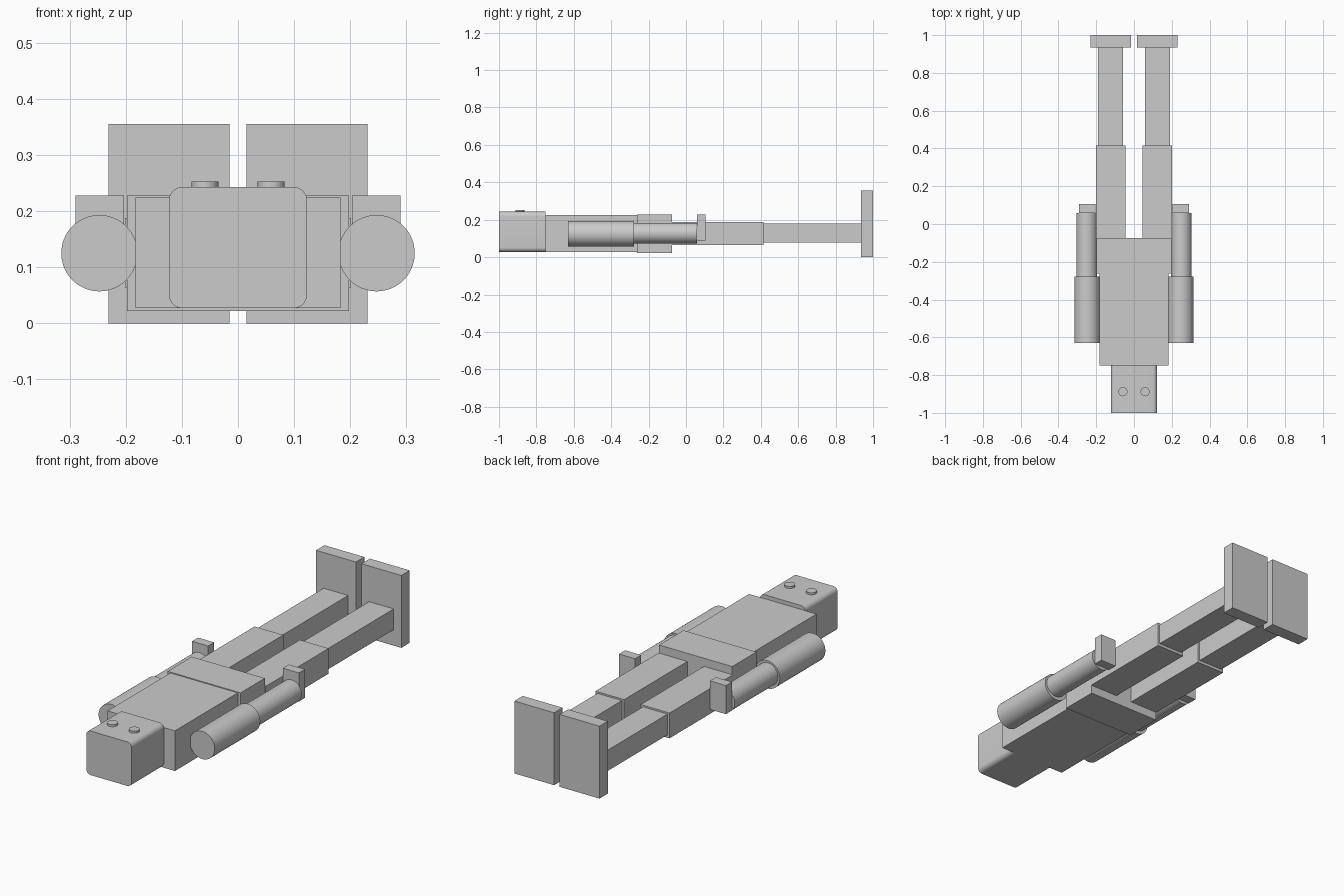
import bpy
import math

if "Cube" in bpy.data.objects:
    bpy.data.objects.remove(bpy.data.objects["Cube"])


def box(name, x, y, z):
    """Box from (min, max) extents on each axis."""
    ctr = [(a + b) / 2 for a, b in (x, y, z)]
    bpy.ops.mesh.primitive_cube_add(size=1, location=ctr)
    o = bpy.context.object
    o.name = name
    o.scale = [b - a for a, b in (x, y, z)]
    bpy.ops.object.transform_apply(location=False, rotation=False, scale=True)
    return o


def cylinder(name, r, length, loc, rot=(0, 0, 0)):
    bpy.ops.mesh.primitive_cylinder_add(vertices=64, radius=r, depth=length,
                                        location=loc, rotation=rot)
    o = bpy.context.object
    o.name = name
    bpy.ops.object.shade_smooth_by_angle(angle=math.radians(30))
    return o


def arm_cylinder(name, r, x, y0, y1, z):
    return cylinder(name, r, y1 - y0, (x, (y0 + y1) / 2, z), (math.pi / 2, 0, 0))


# Head: only the four lengthwise edges are rounded
head = box("head", (-0.123, 0.123), (-1.0, -0.75), (0.027, 0.243))
weights = head.data.attributes.new("bevel_weight_edge", 'FLOAT', 'EDGE')
for e in head.data.edges:
    a, b = (head.data.vertices[i].co for i in e.vertices)
    weights.data[e.index].value = 1.0 if abs(a.y - b.y) > 0.1 else 0.0
bevel = head.modifiers.new("rounded_edges", 'BEVEL')
bevel.limit_method = 'WEIGHT'
bevel.width = 0.024
bevel.segments = 8
bpy.context.view_layer.objects.active = head
bpy.ops.object.modifier_apply(modifier=bevel.name)
bpy.ops.object.shade_smooth_by_angle(angle=math.radians(30))

# Torso and hips
box("torso", (-0.183, 0.183), (-0.75, -0.263), (0.027, 0.224))
box("hips", (-0.198, 0.198), (-0.263, -0.075), (0.022, 0.228))

# Paired parts
for side, s in (("left", -1), ("right", 1)):
    def span(a, b):
        return tuple(sorted((s * a, s * b)))

    cylinder("eye_" + side, 0.024, 0.03, (s * 0.059, -0.888, 0.238))
    arm_cylinder("upper_arm_" + side, 0.068, s * 0.247, -0.63, -0.277, 0.125)
    arm_cylinder("forearm_" + side, 0.055, s * 0.25, -0.277, 0.058, 0.128)
    box("hand_" + side, span(0.203, 0.290), (0.058, 0.105), (0.088, 0.228))
    box("thigh_" + side, span(0.045, 0.201), (-0.075, 0.415), (0.064, 0.188))
    box("shin_" + side, span(0.057, 0.190), (0.415, 0.935), (0.078, 0.180))
    box("foot_" + side, span(0.015, 0.231), (0.935, 1.0), (0.0, 0.355))
